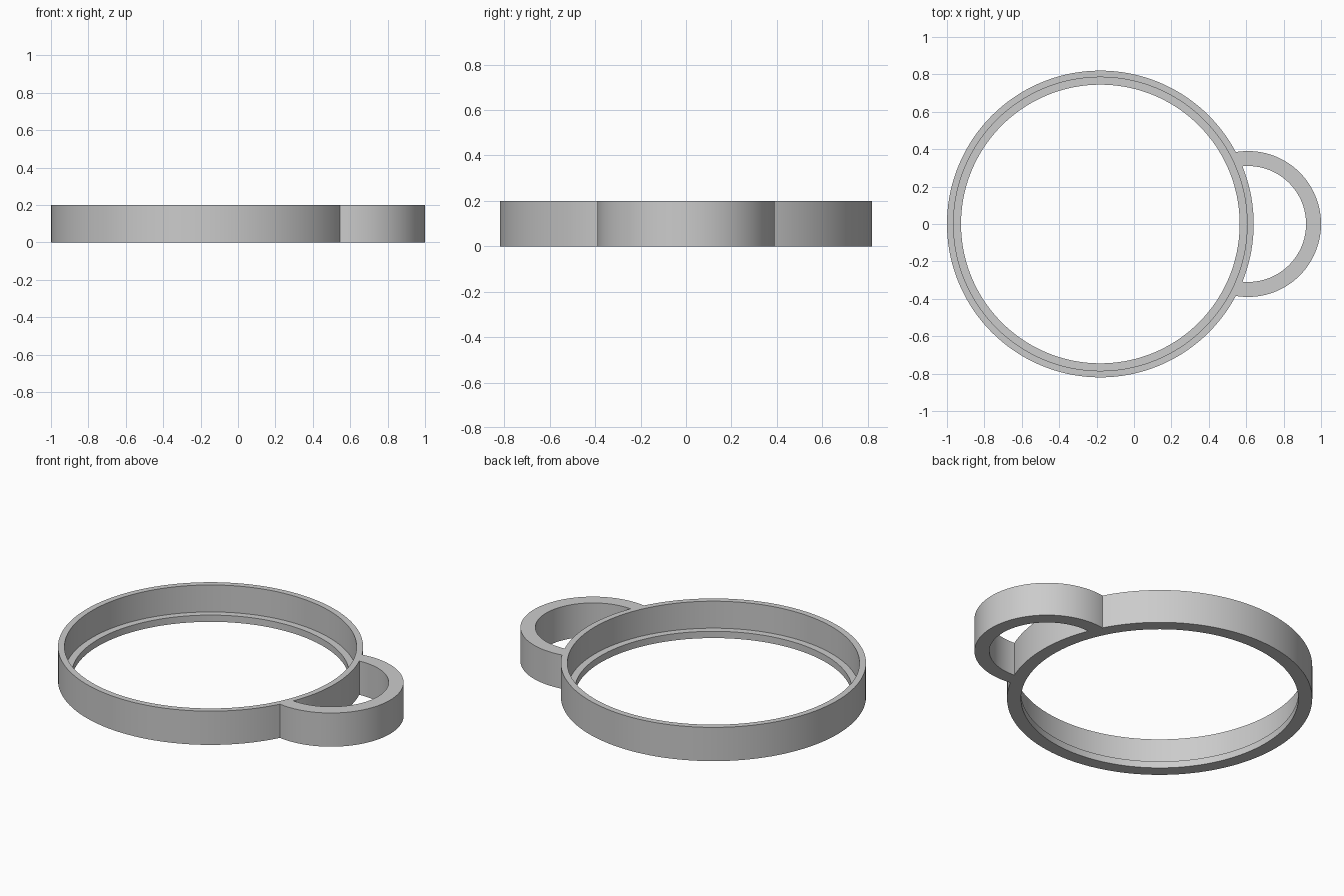
import bpy
import bmesh
from math import acos, cos, sin, pi

cube = bpy.data.objects.get("Cube")
if cube:
    bpy.data.objects.remove(cube, do_unlink=True)

HEIGHT, LIP = 0.2, 0.04
RING_X, RING_R, WALL_R, LIP_R = -0.18, 0.82, 0.785, 0.745
LOOP_X, LOOP_R, LOOP_HOLE = 0.61, 0.39, 0.31

grey = bpy.data.materials.new("plain grey")
grey.use_nodes = True
colour = (0.6, 0.6, 0.6, 1)
grey.diffuse_color = colour
grey.node_tree.nodes["Principled BSDF"].inputs["Base Color"].default_value = colour


def sweep(name, x, profile, half_angle, steps, closed):
    """Sweep a (radius, z) profile round a vertical axis at x."""
    bm = bmesh.new()
    rows = []
    for i in range(steps + (not closed)):
        t = 2 * i / steps - 1
        row = []
        for r, z in profile:
            a = t * half_angle(r)
            row.append(bm.verts.new((x + r * cos(a), r * sin(a), z)))
        rows.append(row)
    n = len(profile)
    for i in range(steps):
        a, b = rows[i], rows[(i + 1) % len(rows)]
        for j in range(n):
            k = (j + 1) % n
            bm.faces.new((a[j], b[j], b[k], a[k]))
    if not closed:
        bm.faces.new(rows[0])
        bm.faces.new(rows[-1])
    bmesh.ops.recalc_face_normals(bm, faces=bm.faces)
    mesh = bpy.data.meshes.new(name)
    bm.to_mesh(mesh)
    bm.free()
    mesh.materials.append(grey)
    obj = bpy.data.objects.new(name, mesh)
    bpy.context.collection.objects.link(obj)
    return obj


def loop_end(r):
    """Angle at which the loop meets the middle of the ring wall."""
    d, rho = LOOP_X - RING_X, (RING_R + WALL_R) / 2
    return acos((rho**2 - d**2 - r**2) / (2 * d * r))


# Round band with a small inner ledge at the bottom
ring = sweep("ring_band", RING_X,
             [(RING_R, 0), (RING_R, HEIGHT), (WALL_R, HEIGHT),
              (WALL_R, LIP), (LIP_R, LIP), (LIP_R, 0)],
             lambda r: pi, 144, True)

# Side loop, ending inside the band's wall
loop = sweep("side_loop", LOOP_X,
             [(LOOP_R, 0), (LOOP_R, HEIGHT), (LOOP_HOLE, HEIGHT), (LOOP_HOLE, 0)],
             loop_end, 72, False)

# Join both into one solid
bpy.ops.object.select_all(action="DESELECT")
ring.select_set(True)
bpy.context.view_layer.objects.active = ring
union = ring.modifiers.new("union", "BOOLEAN")
union.operation = "UNION"
union.solver = "EXACT"
union.object = loop
bpy.ops.object.modifier_apply(modifier=union.name)
bpy.data.objects.remove(loop, do_unlink=True)
ring.name = "ring_with_side_loop"
bpy.ops.object.shade_smooth_by_angle()
